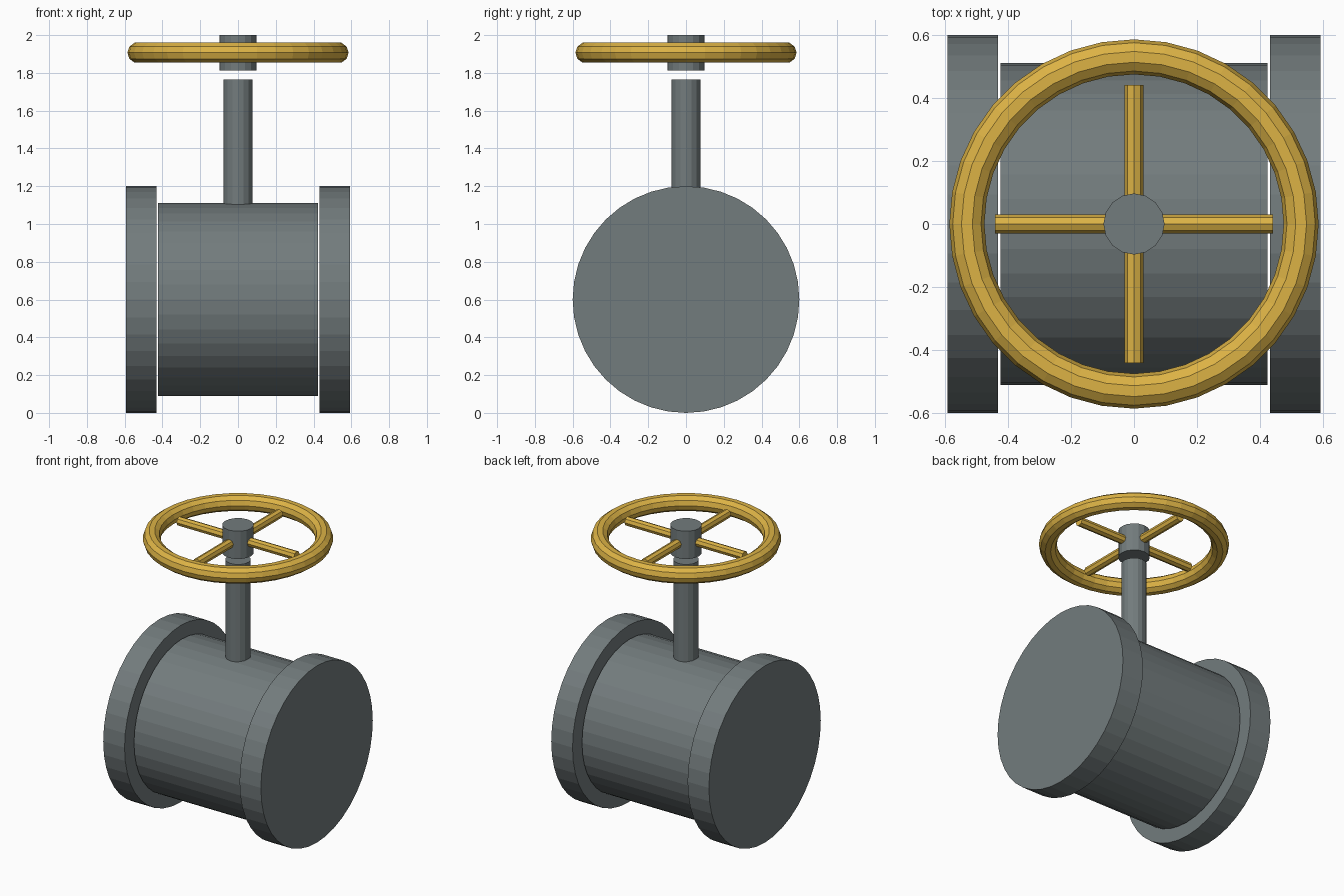
import bpy
from math import pi

if "Cube" in bpy.data.objects:
    bpy.data.objects.remove(bpy.data.objects["Cube"])

def material(name, rgb):
    m = bpy.data.materials.new(name)
    m.diffuse_color = (*rgb, 1)
    m.use_nodes = True
    m.node_tree.nodes["Principled BSDF"].inputs["Base Color"].default_value = m.diffuse_color
    return m

STEEL = material("steel_grey", (0.17, 0.2, 0.205))
YELLOW = material("wheel_yellow", (0.72, 0.45, 0.06))

def finish(name, mat):
    ob = bpy.context.object
    ob.name = name
    ob.data.materials.append(mat)

def bar(name, axis, lo, hi, radius, sides, mat, cross=(0, 0, 0)):
    """Cylinder from lo to hi along an axis, otherwise placed at cross."""
    loc = list(cross)
    loc["xyz".index(axis)] = (lo + hi) / 2
    rot = {"x": (0, pi / 2, 0), "y": (pi / 2, 0, 0), "z": (0, 0, 0)}[axis]
    bpy.ops.mesh.primitive_cylinder_add(vertices=sides, radius=radius, depth=hi - lo,
                                        location=loc, rotation=rot)
    finish(name, mat)

PIPE = (0, 0, 0.6)
WHEEL_Z = 1.907

# valve body with a separate flange at each end
bar("valve_body", "x", -0.424, 0.424, 0.51, 40, STEEL, PIPE)
bar("left_flange", "x", -0.592, -0.432, 0.6, 40, STEEL, PIPE)
bar("right_flange", "x", 0.432, 0.592, 0.6, 40, STEEL, PIPE)

# stem and wheel hub
bar("stem", "z", 1.08, 1.766, 0.078, 16, STEEL)
bar("wheel_hub", "z", 1.812, 2.0, 0.097, 16, STEEL)

# hand wheel rim and crossed spokes
bpy.ops.mesh.primitive_torus_add(major_radius=0.53, minor_radius=0.0555, major_segments=36,
                                 minor_segments=10, location=(0, 0, WHEEL_Z))
finish("wheel_rim", YELLOW)
for axis in "xy":
    bar("spoke_" + axis, axis, -0.441, 0.441, 0.03, 8, YELLOW, (0, 0, WHEEL_Z))
